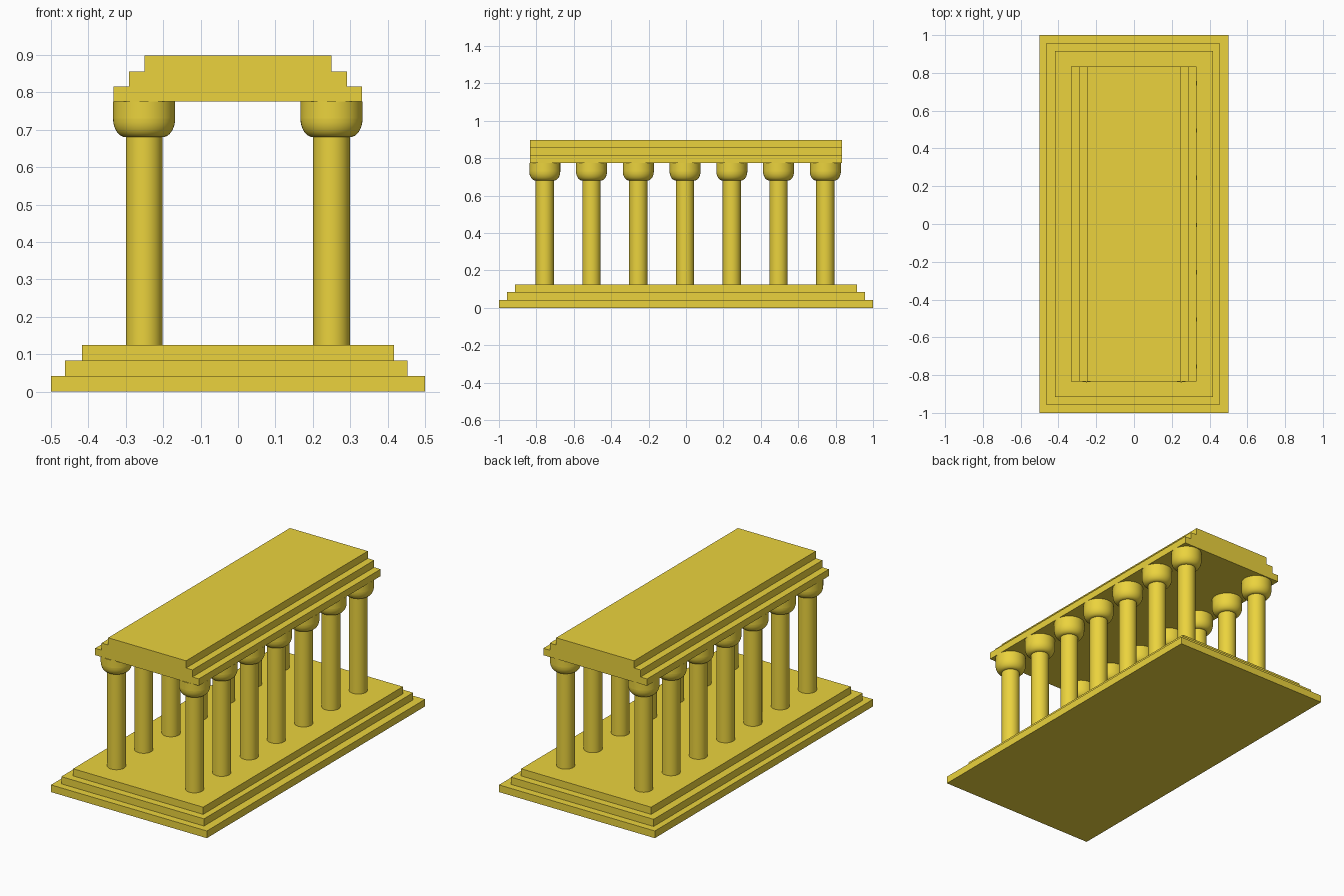
import bpy, bmesh, math

if "Cube" in bpy.data.objects:
    bpy.data.objects.remove(bpy.data.objects["Cube"])

stone = bpy.data.materials.new("yellow_stone")
stone.diffuse_color = (0.83, 0.65, 0.047, 1)
stone.use_nodes = True
stone.node_tree.nodes["Principled BSDF"].inputs["Base Color"].default_value = stone.diffuse_color


def finish(name, bm):
    bmesh.ops.recalc_face_normals(bm, faces=bm.faces)
    mesh = bpy.data.meshes.new(name)
    bm.to_mesh(mesh)
    bm.free()
    mesh.materials.append(stone)
    ob = bpy.data.objects.new(name, mesh)
    bpy.context.collection.objects.link(ob)
    return ob


def box(name, x0, x1, y0, y1, z0, z1):
    bm = bmesh.new()
    bmesh.ops.create_cube(bm, size=1)
    for v in bm.verts:
        v.co = ((x0 + x1) / 2 + v.co.x * (x1 - x0),
                (y0 + y1) / 2 + v.co.y * (y1 - y0),
                (z0 + z1) / 2 + v.co.z * (z1 - z0))
    return finish(name, bm)


def lathe(name, profile, sides=48):
    # Closed profile from axis to axis, spun around z
    bm = bmesh.new()
    verts = [bm.verts.new((r, 0, z)) for r, z in profile]
    edges = [bm.edges.new(p) for p in zip(verts, verts[1:])]
    bmesh.ops.spin(bm, geom=verts + edges, axis=(0, 0, 1), cent=(0, 0, 0),
                   angle=math.tau, steps=sides, use_merge=True)
    bmesh.ops.remove_doubles(bm, verts=bm.verts, dist=1e-5)
    ob = finish(name, bm)
    bpy.ops.object.select_all(action='DESELECT')
    ob.select_set(True)
    bpy.context.view_layer.objects.active = ob
    bpy.ops.object.shade_smooth_by_angle(angle=math.radians(35))
    return ob


# Stepped base
STEP = 0.125 / 3
box("base_step_lower", -0.5, 0.5, -1, 1, 0, STEP)
box("base_step_middle", -0.463, 0.453, -0.958, 0.958, STEP, 2 * STEP)
box("base_step_upper", -0.417, 0.417, -0.915, 0.915, 2 * STEP, 3 * STEP)

# Column shaft and rounded capital, made once and shared by all copies
shaft = lathe("column_shaft", [(0, 0.125), (0.049, 0.125), (0.049, 0.69), (0, 0.69)])
bowl = [(0.049 + 0.034 * math.sin(a), 0.73 - 0.05 * math.cos(a))
        for a in (math.pi / 2 * i / 8 for i in range(9))]
capital_lower = lathe("capital_bowl", [(0, 0.68)] + bowl + [(0, 0.73)])
capital_upper = lathe("capital_drum", [(0, 0.73), (0.083, 0.73), (0.083, 0.775), (0, 0.775)])

# Two rows of seven columns
parts = (shaft, capital_lower, capital_upper)
spots = [(x, -0.755 + 0.25 * i) for x in (-0.251, 0.25) for i in range(7)]
for n, (x, y) in enumerate(spots):
    for part in parts:
        ob = part
        if n:
            ob = part.copy()
            bpy.context.collection.objects.link(ob)
        ob.location = (x, y, 0)

# Roof: stepped outline extruded along y
outline = [(-0.333, 0.775), (0.332, 0.775), (0.332, 0.815), (0.291, 0.815),
           (0.291, 0.856), (0.25, 0.856), (0.25, 0.898), (-0.25, 0.898),
           (-0.25, 0.856), (-0.292, 0.856), (-0.292, 0.815), (-0.333, 0.815)]
bm = bmesh.new()
face = bm.faces.new([bm.verts.new((x, -0.833, z)) for x, z in outline])
extruded = bmesh.ops.extrude_face_region(bm, geom=[face], use_keep_orig=True)["geom"]
for v in extruded:
    if isinstance(v, bmesh.types.BMVert):
        v.co.y = 0.833
finish("stepped_roof", bm)
